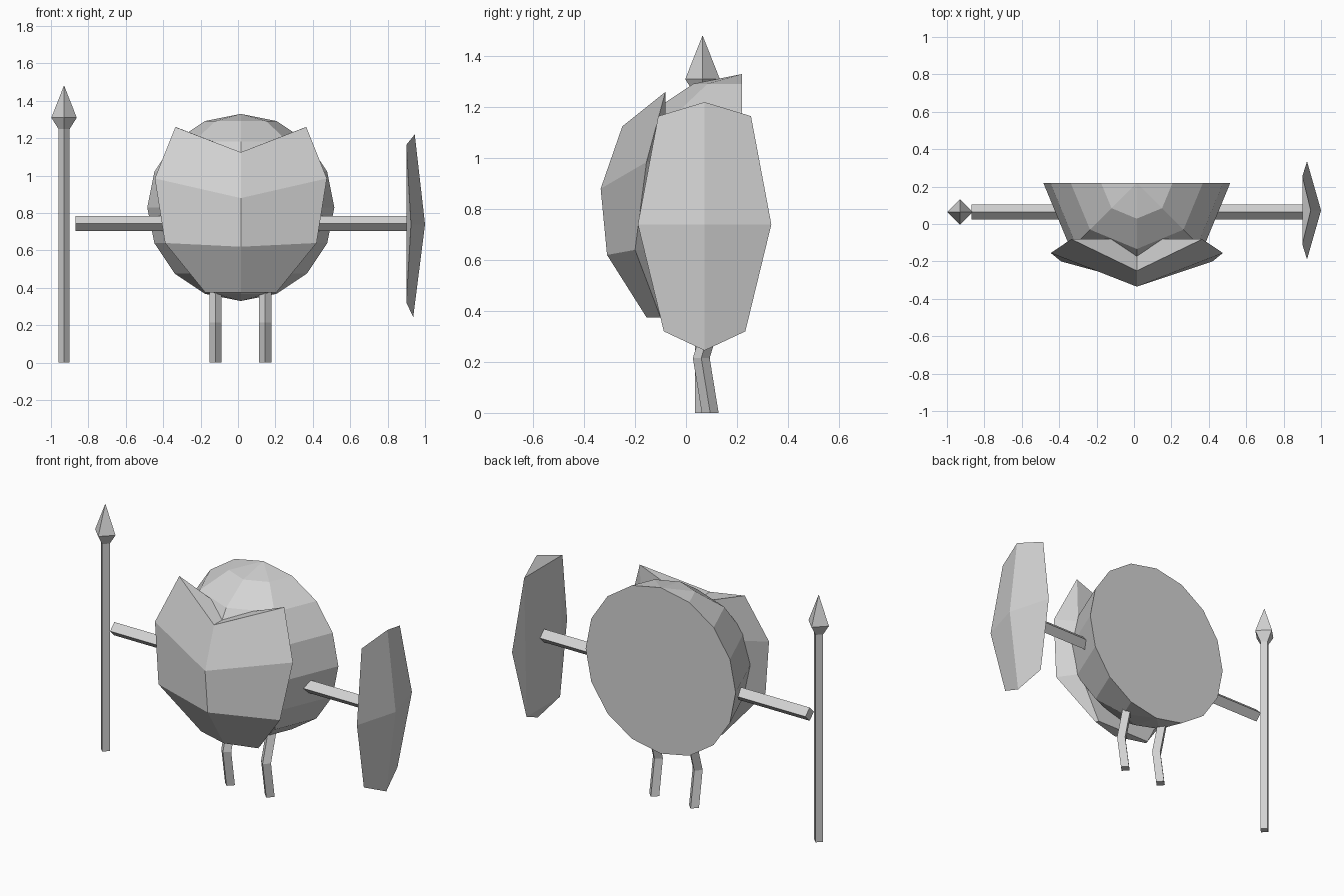
import bpy, bmesh
from math import pi
from mathutils import Matrix, Vector

cube = bpy.data.objects.get("Cube")
if cube:
    bpy.data.objects.remove(cube, do_unlink=True)

GREY = (0.65, 0.65, 0.65, 1)
mat = bpy.data.materials.new("light_grey")
mat.use_nodes = True
mat.diffuse_color = GREY
mat.node_tree.nodes["Principled BSDF"].inputs["Base Color"].default_value = GREY

MID = 0.015      # body centre line
ARM_Y = 0.065    # depth of the arms and what they hold


def finish(name, bm):
    bmesh.ops.recalc_face_normals(bm, faces=bm.faces[:])
    mesh = bpy.data.meshes.new(name)
    bm.to_mesh(mesh)
    bm.free()
    mesh.materials.append(mat)
    obj = bpy.data.objects.new(name, mesh)
    bpy.context.collection.objects.link(obj)
    return obj


def loft(name, loops, cap=True):
    """Skin a list of equal-length point loops."""
    bm = bmesh.new()
    rings = [[bm.verts.new(p) for p in loop] for loop in loops]
    n = len(rings[0])
    for a, b in zip(rings, rings[1:]):
        for i in range(n):
            j = (i + 1) % n
            bm.faces.new((a[i], a[j], b[j], b[i]))
    if cap:
        for r in (rings[0], rings[-1]):
            half = n // 2
            if n == 6:   # folded cap, split down the middle
                bm.faces.new((r[0], r[1], r[4], r[5]))
                bm.faces.new((r[1], r[2], r[3], r[4]))
            else:
                bm.faces.new(r)
    bmesh.ops.remove_doubles(bm, verts=bm.verts[:], dist=0.0005)
    return finish(name, bm)


def diamond(centre, r, along_x=False):
    """Four-sided section standing on its corner."""
    c = Vector(centre)
    u = Vector((0, 0, r)) if along_x else Vector((r, 0, 0))
    v = Vector((0, r, 0))
    return [c + u, c + v, c - u, c - v]


# Body: front half of a coarse ball with a flat back
bm = bmesh.new()
bmesh.ops.create_uvsphere(bm, u_segments=8, v_segments=8, radius=0.5)
bmesh.ops.bisect_plane(bm, geom=bm.verts[:] + bm.edges[:] + bm.faces[:], dist=0.001,
                       plane_co=(0, 0, 0), plane_no=(0, 1, 0), clear_outer=True)
bmesh.ops.holes_fill(bm, edges=[e for e in bm.edges if e.is_boundary], sides=0)
bmesh.ops.translate(bm, verts=bm.verts[:], vec=(MID, 0.22, 0.83))
finish("body", bm)

# Face plate: rows of (side x, side y, side z, centre y, centre z, back x)
BACK = -0.08
rows = [(0.35, -0.081, 1.26, -0.25, 1.125, 0.348),
        (0.46, -0.155, 0.985, -0.335, 0.88, 0.34),
        (0.405, -0.20, 0.64, -0.31, 0.62, 0.32),
        (0.19, -0.10, 0.375, -0.155, 0.375, 0.185)]
loft("face_plate", [[(MID - x, y, z), (MID, cy, cz), (MID + x, y, z),
                     (MID + b, BACK, z), (MID, BACK, cz), (MID - b, BACK, z)]
                    for x, y, z, cy, cz, b in rows])

# Arms
for name, x0, x1 in (("right_arm", -0.87, -0.4), ("left_arm", 0.9, 0.4)):
    loft(name, [diamond((x, ARM_Y, 0.745), 0.04, True) for x in (x0, x1)])

# Legs, bent at the knee
for name, x in (("right_leg", -0.12), ("left_leg", 0.145)):
    loft(name, [diamond((x, y, z), 0.033)
                for y, z in ((0.095, 0), (0.06, 0.215), (0.115, 0.4))])

# Spear
loft("spear_shaft", [diamond((-0.93, ARM_Y, z), 0.03) for z in (0, 1.25)])
loft("spear_head", [diamond((-0.93, ARM_Y, z), r)
                    for r, z in ((0.03, 1.25), (0.068, 1.31), (0.001, 1.48))])

# Shield: flat inner side, outer side raised to a point
bm = bmesh.new()
SY = 0.073
points = [(1.0, SY, 0.74), (0.945, SY, 1.22), (0.937, SY, 0.245)]
for s in (-1, 1):
    points += [(0.925, SY + s * 0.262, 0.74),
               (0.9, SY + s * 0.182, 1.165), (0.9, SY + s * 0.16, 0.32)]
for p in points:
    bm.verts.new(p)
bmesh.ops.convex_hull(bm, input=bm.verts[:])
finish("shield", bm)
